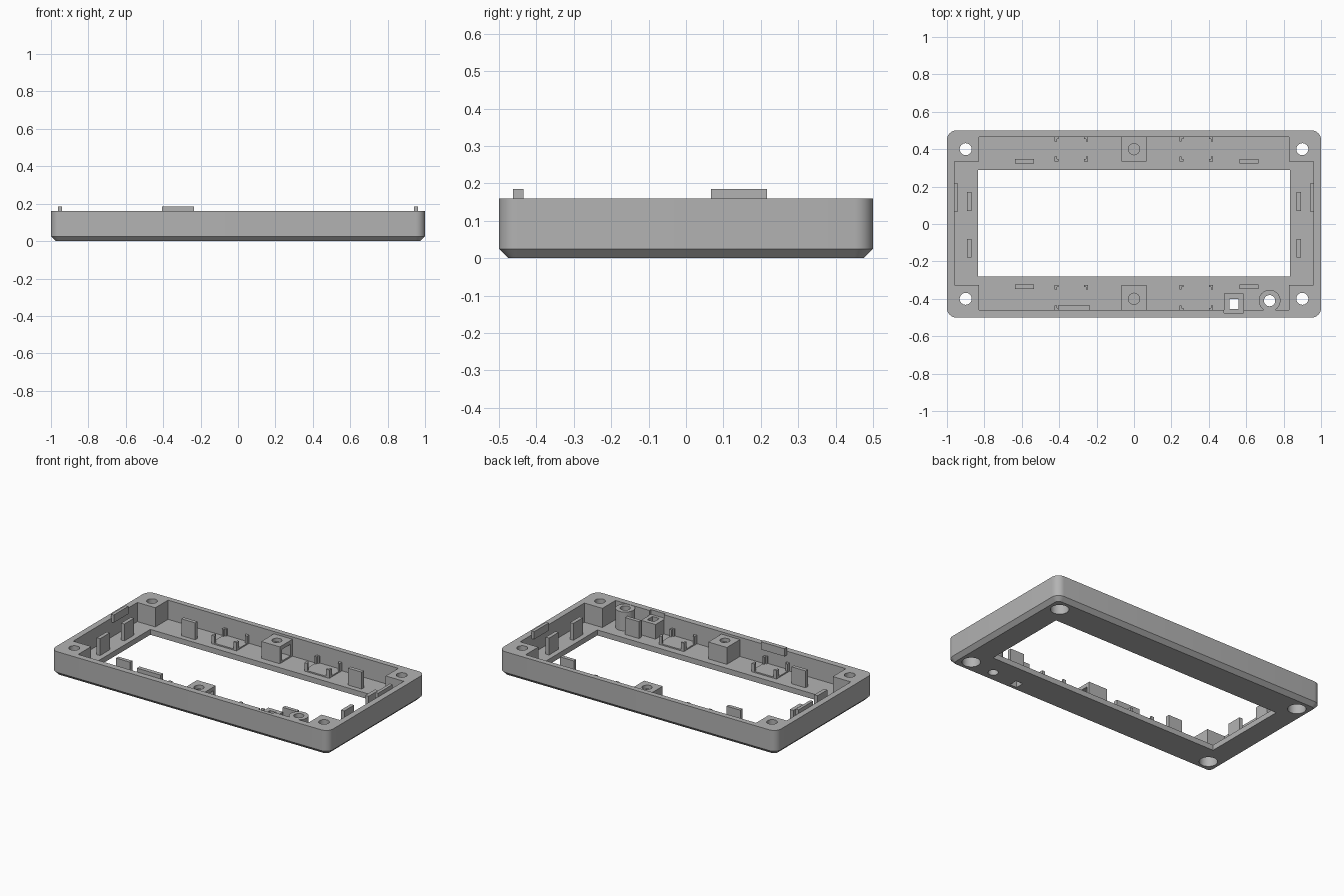
import bpy, bmesh, math
from mathutils import Vector

cube = bpy.data.objects.get("Cube")
if cube:
    bpy.data.objects.remove(cube, do_unlink=True)

grey = bpy.data.materials.new("plain grey plastic")
grey.use_nodes = True
COL = (0.45, 0.45, 0.45, 1)
grey.diffuse_color = COL
grey.node_tree.nodes["Principled BSDF"].inputs["Base Color"].default_value = COL

FLOOR, RIM, TAB_TOP = 0.035, 0.16, 0.145
BASE = FLOOR - 0.01   # parts sink slightly into the floor


def make_object(name, bm):
    bmesh.ops.recalc_face_normals(bm, faces=bm.faces)
    mesh = bpy.data.meshes.new(name)
    bm.to_mesh(mesh)
    bm.free()
    mesh.materials.append(grey)
    obj = bpy.data.objects.new(name, mesh)
    bpy.context.collection.objects.link(obj)
    return obj


def box(name, x0, x1, y0, y1, z0, z1):
    bm = bmesh.new()
    bmesh.ops.create_cube(bm, size=1)
    for v in bm.verts:
        v.co = Vector(((x0 + x1) / 2 + v.co.x * (x1 - x0),
                       (y0 + y1) / 2 + v.co.y * (y1 - y0),
                       (z0 + z1) / 2 + v.co.z * (z1 - z0)))
    return make_object(name, bm)


def cylinder(name, x, y, r, z0, z1):
    bm = bmesh.new()
    bmesh.ops.create_cone(bm, cap_ends=True, segments=32, radius1=r, radius2=r, depth=z1 - z0)
    bmesh.ops.translate(bm, verts=bm.verts, vec=(x, y, (z0 + z1) / 2))
    return make_object(name, bm)


def cut(obj, *cutters):
    for cutter in cutters:
        mod = obj.modifiers.new("cut", 'BOOLEAN')
        mod.operation, mod.solver, mod.object = 'DIFFERENCE', 'EXACT', cutter
        bpy.context.view_layer.update()
        result = bpy.data.meshes.new_from_object(
            obj.evaluated_get(bpy.context.evaluated_depsgraph_get()))
        obj.modifiers.clear()
        obj.data = result
        bpy.data.objects.remove(cutter, do_unlink=True)


def smooth(obj):
    bpy.ops.object.select_all(action='DESELECT')
    obj.select_set(True)
    bpy.context.view_layer.objects.active = obj
    bpy.ops.object.shade_smooth_by_angle(angle=math.radians(30))


# Outer shell: rounded rectangle with a chamfered lower edge
def rounded_loop(bm, inset, z, radius=0.05, steps=8):
    loop = []
    for i, (sx, sy) in enumerate([(1, 1), (-1, 1), (-1, -1), (1, -1)]):
        for s in range(steps + 1):
            a = math.pi / 2 * (i + s / steps)
            r = radius - inset
            loop.append(bm.verts.new((sx * (1 - radius) + r * math.cos(a),
                                      sy * (0.5 - radius) + r * math.sin(a), z)))
    return loop


bm = bmesh.new()
loops = [rounded_loop(bm, 0.025, 0), rounded_loop(bm, 0, 0.025), rounded_loop(bm, 0, RIM)]
for low, high in zip(loops, loops[1:]):
    for i in range(len(low)):
        j = (i + 1) % len(low)
        bm.faces.new((low[i], low[j], high[j], high[i]))
bm.faces.new(loops[0])
bm.faces.new(loops[-1])
frame = make_object("bezel_frame", bm)

# Cavity leaves four corner blocks, then the display window and socket openings
cut(frame,
    box("cavity_long", -0.83, 0.83, -0.46, 0.465, FLOOR, 0.3),
    box("cavity_wide", -0.96, 0.96, -0.325, 0.335, FLOOR, 0.3),
    box("window", -0.835, 0.835, -0.28, 0.29, -0.1, 0.3),
    box("socket_notch", 0.48, 0.585, -0.475, -0.4, FLOOR, 0.3),
    box("socket_hole", 0.51, 0.56, -0.455, -0.4, -0.1, 0.3),
    cylinder("jack_hole", 0.725, -0.41, 0.03, -0.1, 0.3))
for sx in (-1, 1):
    for sy in (-1, 1):
        cut(frame,
            cylinder("screw_hole", sx * 0.9, sy * 0.4, 0.032, -0.1, 0.3),
            cylinder("counterbore", sx * 0.9, sy * 0.4, 0.054, -0.1, 0.1))
smooth(frame)

# Upright tabs around the window
for x in (-0.585, 0.615):
    for sy, side in ((-1, "front"), (1, "back")):
        y = sy * 0.335
        box(side + "_tab", x - 0.05, x + 0.05, y - 0.012, y + 0.012, BASE, TAB_TOP)
for sx, side in ((-1, "right"), (1, "left")):
    for y in (-0.13, 0.12):
        x = sx * 0.88
        box(side + "_side_tab", x - 0.012, x + 0.012, y - 0.05, y + 0.05, BASE, TAB_TOP)
    # Snap lip rising above the side wall
    x = sx * 0.952
    box(side + "_snap_lip", x - 0.01, x + 0.01, 0.067, 0.217, 0.135, 0.185)
box("front_snap_lip", -0.405, -0.235, -0.462, -0.435, 0.135, 0.185)

# Button housings: hollow, open towards the left, with a round hole on top
for side, y0, y1 in (("front", -0.462, -0.325), ("back", 0.335, 0.467)):
    y = 0.4 if y0 > 0 else -0.4
    housing = box(side + "_button_housing", -0.067, 0.067, y0, y1, BASE, TAB_TOP)
    cut(housing,
        box("hollow", -0.045, 0.1, y0 + 0.022, y1 - 0.022, FLOOR + 0.01, TAB_TOP - 0.025),
        cylinder("button_hole", 0, y, 0.03, 0.08, 0.3))
    smooth(housing)

    # Component seats: thin pad with L-shaped corner posts
    for cx in (-0.335, 0.333):
        box(side + "_seat_pad", cx - 0.09, cx + 0.09, y0, y1, BASE, FLOOR + 0.008)
        for sx in (-1, 1):
            for edge, d in ((y0, 1), (y1, -1)):
                xs = sorted((cx + sx * 0.09, cx + sx * 0.068))
                ys = sorted((edge, edge + d * 0.012))
                box(side + "_seat_post_a", *xs, *ys, BASE, 0.09)
                xs = sorted((cx + sx * 0.09, cx + sx * 0.078))
                ys = sorted((edge, edge + d * 0.026))
                box(side + "_seat_post_b", *xs, *ys, BASE, 0.09)

# Square socket and round jack collars
socket = box("square_socket", 0.48, 0.585, -0.476, -0.372, BASE, 0.13)
cut(socket, box("socket_bore", 0.51, 0.56, -0.455, -0.4, -0.1, 0.3))
jack = cylinder("round_jack_collar", 0.725, -0.41, 0.058, BASE, RIM - 0.002)
cut(jack, cylinder("jack_bore", 0.725, -0.41, 0.03, -0.1, 0.3))
smooth(jack)
